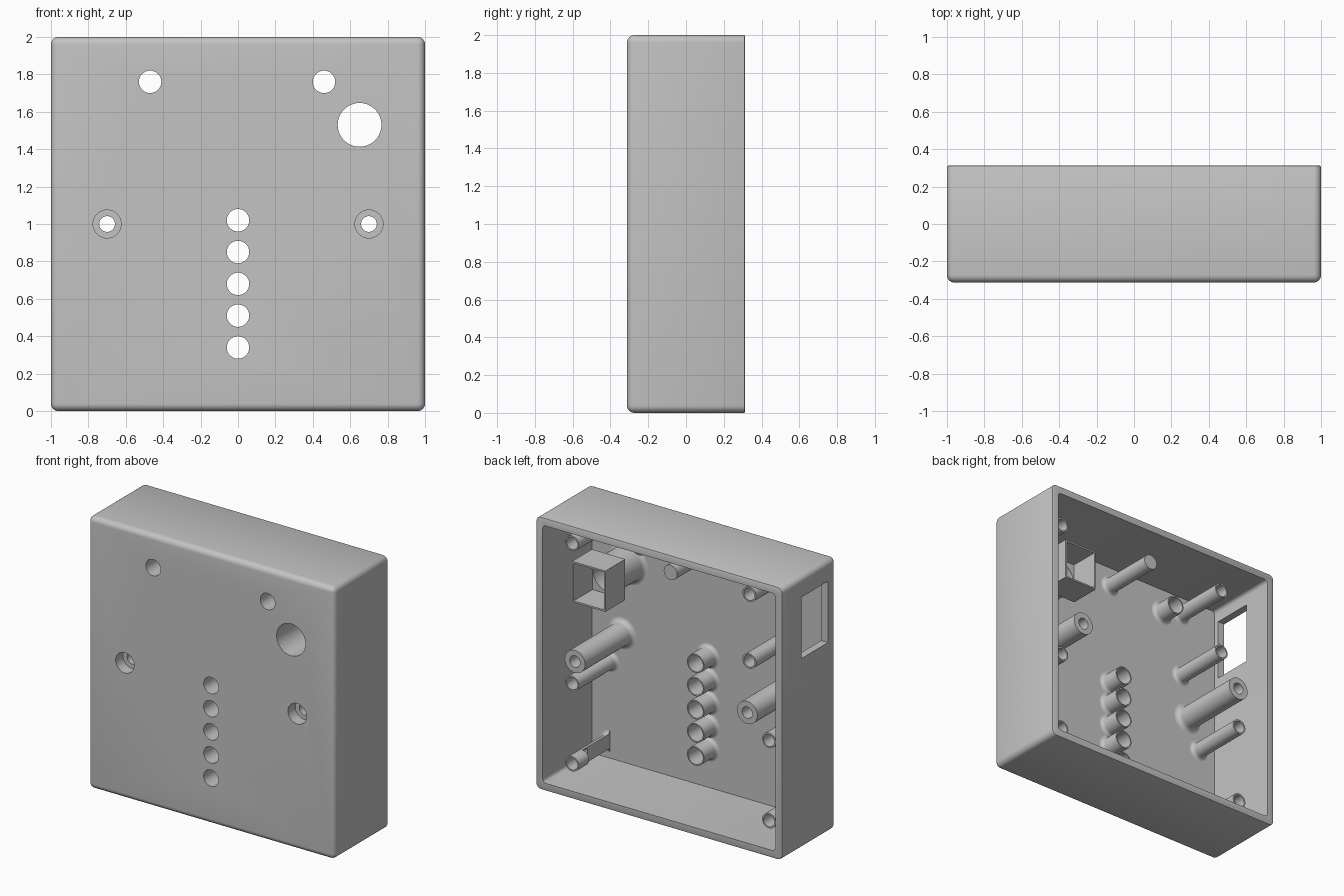
import bpy, bmesh, math
from mathutils import Matrix, Vector

if "Cube" in bpy.data.objects:
    bpy.data.objects.remove(bpy.data.objects["Cube"], do_unlink=True)

FRONT, BACK = -0.313, 0.313
WALL = 0.055
INNER = FRONT + WALL          # inside face of the front plate
POST_TIP = 0.18

grey = bpy.data.materials.new("light_grey_plastic")
grey.use_nodes = True
COLOUR = (0.55, 0.55, 0.55, 1)
grey.diffuse_color = COLOUR
grey.node_tree.nodes["Principled BSDF"].inputs["Base Color"].default_value = COLOUR


def make_object(name, bm):
    bmesh.ops.recalc_face_normals(bm, faces=bm.faces)
    mesh = bpy.data.meshes.new(name)
    bm.to_mesh(mesh)
    bm.free()
    mesh.materials.append(grey)
    obj = bpy.data.objects.new(name, mesh)
    bpy.context.collection.objects.link(obj)
    return obj


def add_box(bm, low, high):
    low, high = Vector(low), Vector(high)
    matrix = Matrix.Translation((low + high) / 2) @ Matrix.Diagonal((high - low).to_4d())
    return bmesh.ops.create_cube(bm, size=1, matrix=matrix)


def box(name, low, high):
    bm = bmesh.new()
    add_box(bm, low, high)
    return make_object(name, bm)


def round_edges(bm, test, radius, segments):
    edges = [e for e in bm.edges if test(e)]
    bmesh.ops.bevel(bm, geom=edges, offset=radius, segments=segments,
                    profile=0.5, affect='EDGES', clamp_overlap=True)


def revolve(name, x, z, profile, sides=40):
    """Closed (radius, y) profile turned about an axis parallel to y."""
    bm = bmesh.new()
    rings = []
    for i in range(sides):
        a = math.tau * i / sides
        rings.append([bm.verts.new((x + r * math.cos(a), y, z + r * math.sin(a)))
                      for r, y in profile])
    n = len(profile)
    for i in range(sides):
        a, b = rings[i], rings[(i + 1) % sides]
        for j in range(n):
            k = (j + 1) % n
            bm.faces.new((a[j], a[k], b[k], b[j]))
    bmesh.ops.remove_doubles(bm, verts=bm.verts, dist=0.00001)
    bmesh.ops.dissolve_degenerate(bm, edges=bm.edges, dist=0.00001)
    return make_object(name, bm)


def rod(x, z, radius, start, end):
    bm = bmesh.new()
    turn = Matrix.Rotation(math.pi / 2, 4, 'X')
    bmesh.ops.create_cone(bm, cap_ends=True, segments=40, radius1=radius, radius2=radius,
                          depth=end - start,
                          matrix=Matrix.Translation((x, (start + end) / 2, z)) @ turn)
    return make_object("cutter", bm)


def cut(obj, cutter):
    cutter.hide_render = True
    mod = obj.modifiers.new("cut", 'BOOLEAN')
    mod.operation, mod.solver, mod.object = 'DIFFERENCE', 'EXACT', cutter
    bpy.ops.object.select_all(action='DESELECT')
    bpy.context.view_layer.objects.active = obj
    obj.select_set(True)
    bpy.ops.object.modifier_apply(modifier=mod.name)
    bpy.data.objects.remove(cutter, do_unlink=True)


def flare(radius, size, steps=5):
    """Concave fillet where a tube meets the front plate."""
    points = []
    for i in range(steps + 1):
        a = math.pi / 2 * i / steps
        points.append((radius + size * (1 - math.cos(a)), INNER + size * (1 - math.sin(a))))
    return points


def tube(name, x, z, bore, radius, tip, fillet):
    return revolve(name, x, z, [(bore, INNER), (bore, tip), (radius, tip)]
                   + flare(radius, fillet))


def along_y(e):
    return abs(e.verts[0].co.y - e.verts[1].co.y) > 0.1


def at_depth(e, y):
    return all(abs(v.co.y - y) < 1e-4 for v in e.verts)


# Outer shell, rounded at the front and barely softened at the rear rim
bm = bmesh.new()
add_box(bm, (-1, FRONT, 0), (1, BACK, 2))
round_edges(bm, lambda e: along_y(e) or at_depth(e, FRONT), 0.04, 6)
round_edges(bm, lambda e: at_depth(e, BACK), 0.008, 2)
shell = make_object("enclosure_shell", bm)

# Cavity, open at the rear
bm = bmesh.new()
add_box(bm, (WALL - 1, INNER, WALL), (1 - WALL, BACK + 0.1, 2 - WALL))
round_edges(bm, along_y, 0.025, 4)
cut(shell, make_object("cutter", bm))

# Openings in the front plate and the side wall
led_holes = [(0, 0.34 + 0.17 * i) for i in range(5)]
small_holes = led_holes + [(-0.47, 1.76), (0.46, 1.76)]
button = (0.65, 1.53)
screws = [(-0.7, 1.0), (0.7, 1.0)]
openings = [(p, 0.06) for p in small_holes] + [(button, 0.117)] + [(p, 0.075) for p in screws]
for (x, z), radius in openings:
    cut(shell, rod(x, z, radius, FRONT - 0.1, INNER + 0.05))
cut(shell, box("cutter", (-1.1, -0.22, 1.40), (-0.9, 0.085, 1.85)))

# Short light guides behind the small holes
for i, (x, z) in enumerate(small_holes):
    tube(f"light_guide_{i + 1}", x, z, 0.06, 0.069, -0.11, 0.025)

# Long screw bosses with a countersunk seat at the front
for side, (x, z) in zip(("right", "left"), screws):
    seat = INNER + 0.03
    revolve(f"screw_boss_{side}", x, z,
            [(0.075, INNER), (0.075, seat), (0.042, seat), (0.042, 0.29), (0.083, 0.29)]
            + flare(0.083, 0.035))

# Board posts with blind holes
posts = [(0.8, 1.8), (-0.64, 1.81), (-0.64, 1.32), (0.8, 0.77),
         (-0.8, 0.78), (0.8, 0.18), (-0.8, 0.19)]
for i, (x, z) in enumerate(posts):
    post = revolve(f"board_post_{i + 1}", x, z,
                   [(0, INNER), (0, 0), (0.044, 0), (0.044, POST_TIP), (0.055, POST_TIP)]
                   + flare(0.055, 0.025))
    if (x, z) == (0.8, 0.18):
        # this post is flattened on its inner side
        cut(post, box("cutter", (x - 0.2, INNER - 0.1, z - 0.2), (x, 0.06, z + 0.2)))

# Solid support pin
revolve("support_pin", 0, 1.8,
        [(0, INNER), (0, POST_TIP), (0.055, POST_TIP)] + flare(0.055, 0.025))

# Button tube and its square housing
bx, bz = button
floor = -0.03
tube("button_tube", bx, bz, 0.117, 0.13, floor, 0.03)
housing = box("button_housing", (bx - 0.135, floor, bz - 0.15), (bx + 0.135, 0.2, bz + 0.15))
cut(housing, box("cutter", (bx - 0.123, floor + 0.012, bz - 0.138),
                 (bx + 0.123, 0.3, bz + 0.138)))
cut(housing, rod(bx, bz, 0.117, floor - 0.1, floor + 0.1))

# Smooth shading with crisp edges
bpy.ops.object.select_all(action='DESELECT')
for obj in bpy.context.collection.objects:
    if obj.type == 'MESH' and grey.name in obj.data.materials:
        obj.select_set(True)
        bpy.context.view_layer.objects.active = obj
bpy.ops.object.shade_smooth_by_angle(angle=math.radians(30))
